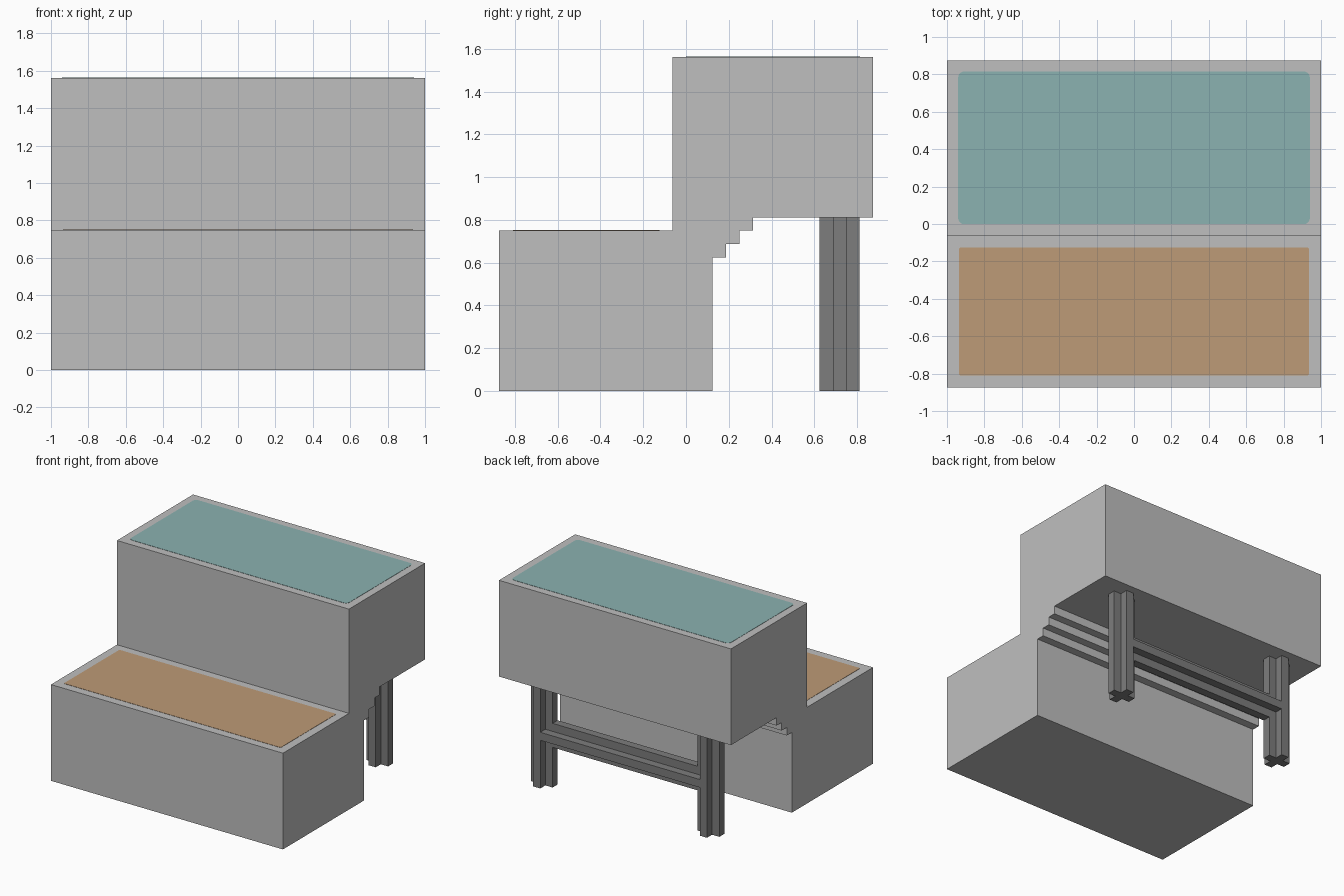
import bpy
import bmesh
import math
from mathutils import Matrix, Vector

cube = bpy.data.objects.get("Cube")
if cube:
    bpy.data.objects.remove(cube, do_unlink=True)

U = 0.0625  # design module


def material(name, rgb):
    m = bpy.data.materials.new(name)
    m.use_nodes = True
    m.diffuse_color = (*rgb, 1)
    m.node_tree.nodes["Principled BSDF"].inputs["Base Color"].default_value = (*rgb, 1)
    return m


GREY = material("light grey", (0.521, 0.521, 0.521))
DARK = material("dark grey", (0.205, 0.205, 0.205))
TEAL = material("muted teal", (0.258, 0.445, 0.440))
TAN = material("warm tan", (0.509, 0.328, 0.184))


def prism(name, profile, length, matrix, mat):
    """Extrude a 2D profile along local z, then place it with a matrix."""
    bm = bmesh.new()
    face = bm.faces.new([bm.verts.new((a, b, 0)) for a, b in profile])
    ext = bmesh.ops.extrude_face_region(bm, geom=[face])
    top = [v for v in ext["geom"] if isinstance(v, bmesh.types.BMVert)]
    bmesh.ops.translate(bm, vec=(0, 0, length), verts=top)
    bmesh.ops.transform(bm, matrix=matrix, verts=bm.verts)
    bmesh.ops.recalc_face_normals(bm, faces=bm.faces)
    mesh = bpy.data.meshes.new(name)
    bm.to_mesh(mesh)
    bm.free()
    mesh.materials.append(mat)
    obj = bpy.data.objects.new(name, mesh)
    bpy.context.collection.objects.link(obj)
    return obj


def rounded_rect(x0, x1, y0, y1, r, steps=5):
    corners = [(x1 - r, y1 - r), (x0 + r, y1 - r), (x0 + r, y0 + r), (x1 - r, y0 + r)]
    pts = []
    for i, (cx, cy) in enumerate(corners):
        for s in range(steps + 1):
            a = math.pi / 2 * (i + s / steps)
            pts.append((cx + r * math.cos(a), cy + r * math.sin(a)))
    return pts


# Maps profile (a, b) to (y, z) and extrudes along x
ALONG_X = Matrix(((0, 0, 1, 0), (1, 0, 0, 0), (0, 1, 0, 0), (0, 0, 0, 1)))

# Two-tier body with a stepped underside, profile in modules (y, z)
body = [(-14, 0), (2, 0), (2, 10), (3, 10), (3, 11), (4, 11), (4, 12), (5, 12),
        (5, 13), (14, 13), (14, 25), (-1, 25), (-1, 12), (-14, 12)]
prism("tiered_body", [(y * U, z * U) for y, z in body], 2.0,
      Matrix.Translation((-1, 0, 0)) @ ALONG_X, GREY)

# Coloured top panels
prism("upper_panel", rounded_rect(-0.94, 0.94, 0.0, 0.815, 0.03), 0.003,
      Matrix.Translation((0, 0, 25 * U - 0.001)), TEAL)
prism("lower_panel", rounded_rect(-0.935, 0.935, -0.81, -0.125, 0.01), 0.003,
      Matrix.Translation((0, 0, 12 * U - 0.001)), TAN)

# Cross-shaped section shared by legs and rail
quarter = [(1.5, -0.5), (1.5, 0.5), (0.5, 0.5)]
cross = []
for i in range(4):
    for p in quarter:
        v = Matrix.Rotation(i * math.pi / 2, 2) @ Vector(p)
        cross.append((v.x * U, v.y * U))

for side, label in ((1, "left"), (-1, "right")):
    prism("back_leg_" + label, cross, 13 * U,
          Matrix.Translation((side * 11.5 * U, 11.5 * U, 0)), DARK)

# Rail between the legs
prism("leg_rail", cross, 22 * U,
      Matrix.Translation((-11 * U, 11.5 * U, 6.5 * U)) @ ALONG_X, DARK)
